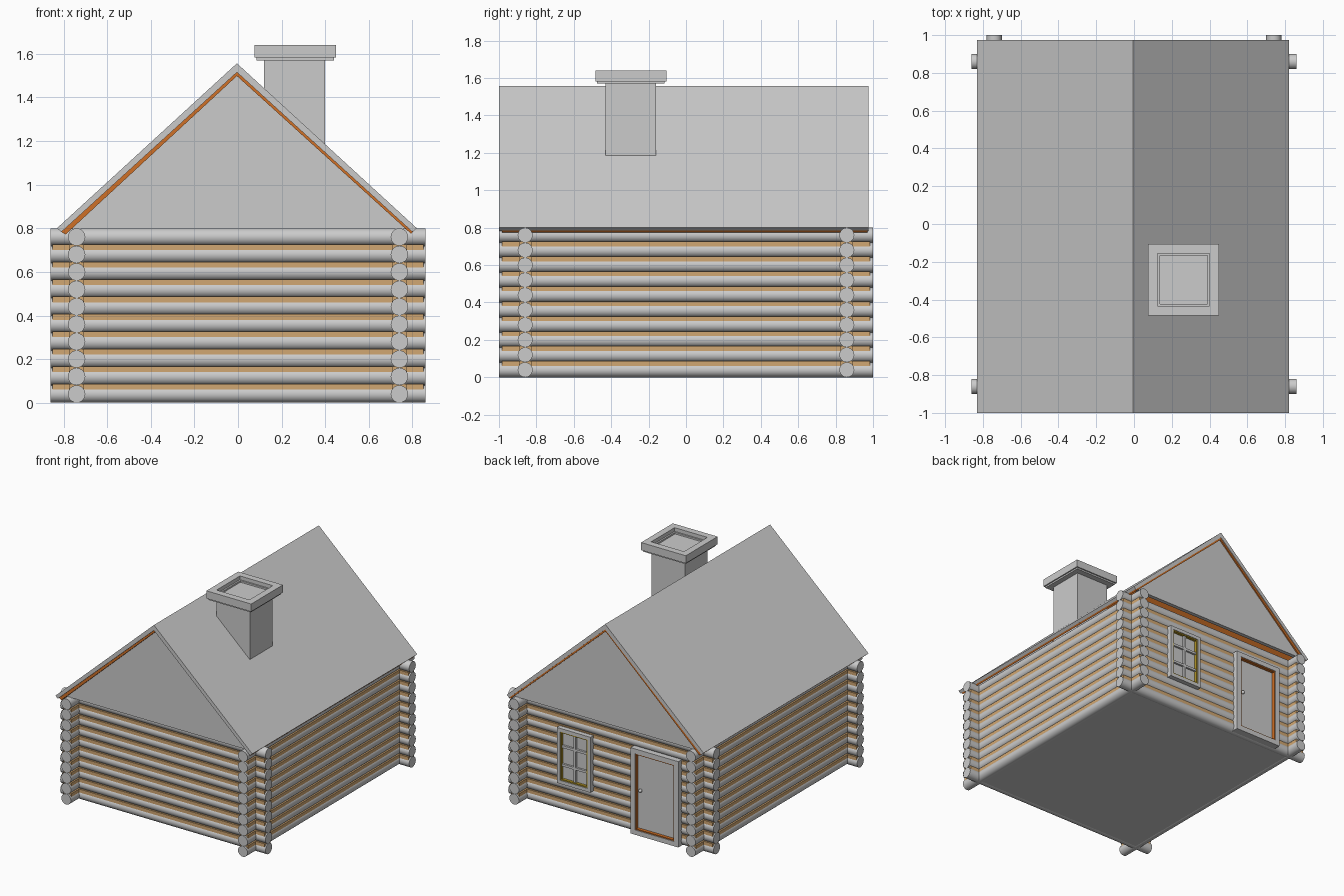
import bpy, bmesh, math
from mathutils import Matrix

if "Cube" in bpy.data.objects:
    bpy.data.objects.remove(bpy.data.objects["Cube"])


def material(name, r, g, b):
    m = bpy.data.materials.new(name)
    m.diffuse_color = (r, g, b, 1)
    m.use_nodes = True
    m.node_tree.nodes["Principled BSDF"].inputs["Base Color"].default_value = m.diffuse_color
    return m


GREY = material("light grey", 0.6, 0.6, 0.6)
TAN = material("tan chinking", 0.64, 0.39, 0.17)
ORANGE = material("orange brown", 0.62, 0.16, 0.02)
OLIVE = material("olive gold", 0.45, 0.30, 0.02)


def finish(name, bm, mat):
    bmesh.ops.recalc_face_normals(bm, faces=bm.faces)
    me = bpy.data.meshes.new(name)
    bm.to_mesh(me)
    bm.free()
    ob = bpy.data.objects.new(name, me)
    bpy.context.collection.objects.link(ob)
    me.materials.append(mat)
    return ob


def add_box(bm, x0, x1, y0, y1, z0, z1):
    m = Matrix.Translation(((x0 + x1) / 2, (y0 + y1) / 2, (z0 + z1) / 2))
    m = m @ Matrix.Diagonal((x1 - x0, y1 - y0, z1 - z0, 1))
    bmesh.ops.create_cube(bm, size=1, matrix=m)


def boxes(name, mat, *dims):
    bm = bmesh.new()
    for d in dims:
        add_box(bm, *d)
    return finish(name, bm, mat)


def prism(name, mat, pts, y0, y1):
    bm = bmesh.new()
    f = bm.faces.new([bm.verts.new((x, y0, z)) for x, z in pts])
    ext = bmesh.ops.extrude_face_region(bm, geom=[f])
    bmesh.ops.translate(bm, vec=(0, y1 - y0, 0),
                        verts=[v for v in ext["geom"] if isinstance(v, bmesh.types.BMVert)])
    return finish(name, bm, mat)


def frame(x0, x1, y0, y1, z0, z1, t):
    """Four bars of width t around a rectangle in the wall plane."""
    return [(x0, x0 + t, y0, y1, z0, z1), (x1 - t, x1, y0, y1, z0, z1),
            (x0 + t, x1 - t, y0, y1, z1 - t, z1), (x0 + t, x1 - t, y0, y1, z0, z0 + t)]


# log walls: ten courses crossing at the corners
R, N, WX, WY = 0.04, 10, 0.74, 0.86
bm = bmesh.new()
for k in range(N):
    z = R + 2 * R * k
    for s in (-1, 1):
        for loc, axis, length in (((0, s * WY, z), 'Y', 1.72), ((s * WX, 0, z), 'X', 2.0)):
            m = Matrix.Translation(loc) @ Matrix.Rotation(math.pi / 2, 4, axis)
            bmesh.ops.create_cone(bm, cap_ends=True, segments=20, radius1=R,
                                  radius2=R, depth=length, matrix=m)
logs = finish("wall_logs", bm, GREY)
bpy.context.view_layer.objects.active = logs
logs.select_set(True)
bpy.ops.object.shade_smooth_by_angle(angle=math.radians(40))
logs.select_set(False)

# tan chinking in the joints between logs
H = 0.034
dims = []
for k in range(N - 1):
    z1 = 2 * R * (k + 1) + 0.006
    z0 = z1 - 0.034
    for s in (-1, 1):
        dims.append((-0.85, 0.85, s * WY - H, s * WY + H, z0, z1))
        dims.append((s * WX - H, s * WX + H, -0.985, 0.985, z0, z1))
boxes("chinking", TAN, *dims)

# floor
boxes("floor", GREY, (-WX, WX, -WY, WY, 0.004, 0.03))

# roof shell, its orange underlayer and the gable ends
prism("roof", GREY, [(-0.83, 0.80), (-0.005, 1.556), (0.82, 0.80), (0.80, 0.783),
                     (-0.005, 1.515), (-0.81, 0.783)], -1.0, 0.975)
prism("roof_underside", ORANGE, [(-0.812, 0.784), (-0.005, 1.516), (0.802, 0.784), (0.793, 0.775),
                                 (-0.005, 1.498), (-0.79, 0.772)], -0.985, 0.97)
for name, y in (("front_gable", -0.96), ("back_gable", 0.93)):
    prism(name, GREY, [(-0.765, 0.797), (0.772, 0.797), (-0.005, 1.50)], y, y + 0.03)

# chimney shaft and hollow cap
boxes("chimney_shaft", GREY, (0.12, 0.40, -0.43, -0.16, 1.10, 1.60))
cx0, cx1, cy0, cy1 = 0.075, 0.45, -0.485, -0.105


def ring(z0, z1, inset, t):
    a, b, c, d = cx0 + inset, cx1 - inset, cy0 + inset, cy1 - inset
    return [(a, a + t, c, d, z0, z1), (b - t, b, c, d, z0, z1),
            (a + t, b - t, c, c + t, z0, z1), (a + t, b - t, d - t, d, z0, z1)]


boxes("chimney_cap", GREY, *ring(1.582, 1.64, 0, 0.05), *ring(1.57, 1.582, 0.01, 0.05),
      *ring(1.585, 1.612, 0.05, 0.012))

# door on the back wall: frame, orange lining, slab, knob
dx0, dx1, dz = -0.59, -0.19, 0.655
boxes("door_frame", GREY, *frame(dx0, dx1, 0.86, 0.935, 0.005, dz, 0.036))
boxes("door_lining", ORANGE, *frame(dx0 + 0.036, dx1 - 0.036, 0.86, 0.93, 0.041, dz - 0.036, 0.008))
boxes("door_slab", GREY, (dx0 + 0.044, dx1 - 0.044, 0.86, 0.906, 0.049, dz - 0.044))
bm = bmesh.new()
bmesh.ops.create_uvsphere(bm, u_segments=12, v_segments=8, radius=0.013,
                          matrix=Matrix.Translation((-0.26, 0.918, 0.34)))
knob = finish("door_knob", bm, GREY)
knob.data.shade_smooth()

# window on the back wall: frame, olive lining, pane, glazing bars
wx0, wx1, wz0, wz1 = 0.15, 0.432, 0.22, 0.64
boxes("window_frame", GREY, *frame(wx0, wx1, 0.86, 0.93, wz0, wz1, 0.026))
boxes("window_lining", OLIVE, *frame(wx0 + 0.026, wx1 - 0.026, 0.86, 0.925, wz0 + 0.026, wz1 - 0.026, 0.009))
boxes("window_pane", GREY, (wx0 + 0.03, wx1 - 0.03, 0.86, 0.904, wz0 + 0.03, wz1 - 0.03))
mx = (wx0 + wx1) / 2
bars = [(mx - 0.009, mx + 0.009, 0.89, 0.92, wz0 + 0.03, wz1 - 0.03)]
for i in (1, 2):
    z = wz0 + (wz1 - wz0) * i / 3
    bars.append((wx0 + 0.03, wx1 - 0.03, 0.89, 0.919, z - 0.009, z + 0.009))
boxes("window_bars", GREY, *bars)
